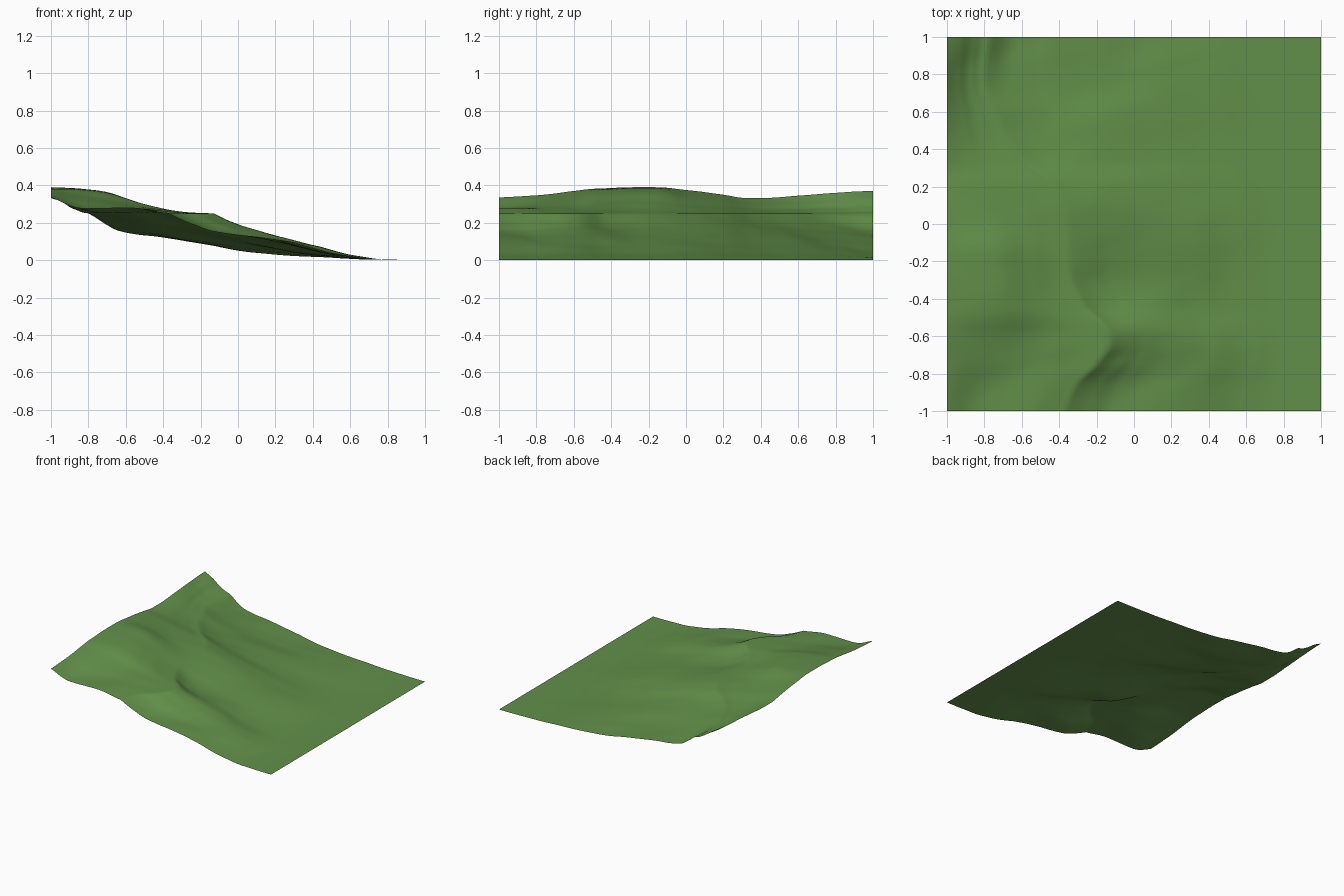
import bpy
from mathutils import Vector, noise

cube = bpy.data.objects.get("Cube")
if cube:
    bpy.data.objects.remove(cube)

# Height of the shelf rim that winds across the hillside
RIM = 0.25

# Cross-sections from front to back, in thousandths:
# y, rim x, three heights above the rim, six heights below it
SECTIONS = [
    (-1000, -370, 335, 276, 280, 190, 147, 120, 85, 22, 3),
    (-860, -310, 343, 288, 280, 188, 148, 115, 78, 20, 3),
    (-740, -190, 352, 306, 274, 188, 152, 114, 68, 18, 3),
    (-600, -130, 370, 325, 273, 200, 165, 115, 62, 18, 3),
    (-440, -265, 384, 365, 300, 185, 152, 115, 70, 20, 3),
    (-200, -345, 390, 375, 310, 205, 170, 125, 80, 25, 4),
    (0, -355, 375, 340, 282, 212, 175, 120, 70, 22, 3),
    (200, -425, 350, 312, 275, 210, 172, 118, 68, 20, 3),
    (350, -600, 332, 298, 266, 200, 168, 122, 70, 22, 4),
    (600, -740, 345, 300, 265, 190, 145, 95, 55, 18, 4),
    (800, -800, 360, 310, 268, 165, 130, 84, 38, 13, 3),
    (1000, -780, 370, 333, 280, 145, 122, 75, 35, 12, 3),
]
UPPER_STOPS = [0, 1 / 3, 2 / 3, 1]
LOWER_STOPS = [0, 0.1, 0.2, 0.35, 0.5, 0.7, 0.85, 1]
ROWS, UPPER_COLUMNS, LOWER_COLUMNS = 96, 28, 64
SPUR_SLANT = 0.25


def smooth_curve(stops, values, t):
    """Monotone cubic through the given stops, without overshoot."""
    count = len(stops)
    gaps = [stops[i + 1] - stops[i] for i in range(count - 1)]
    rates = [(values[i + 1] - values[i]) / gaps[i] for i in range(count - 1)]
    slopes = [rates[0]]
    for a, b in zip(rates, rates[1:]):
        slopes.append(2 * a * b / (a + b) if a * b > 0 else 0)
    slopes.append(rates[-1] / 2)
    i = 0
    while i < count - 2 and t > stops[i + 1]:
        i += 1
    s = (t - stops[i]) / gaps[i]
    start = values[i] + s * gaps[i] * slopes[i]
    end = values[i + 1] - (1 - s) * gaps[i] * slopes[i + 1]
    blend = s * s * (3 - 2 * s)
    return start + (end - start) * blend


def ripple(x, y, fade):
    """Shallow gullies running diagonally down the slope."""
    across = y - 0.35 * x
    return 0.008 * fade * noise.noise(Vector((x * 1.2, across * 6, 0.5)))


# Lay the vertices in rows that bend along the rim
section_y = [row[0] / 1000 for row in SECTIONS]
tracks = [[value / 1000 for value in track] for track in zip(*SECTIONS)][1:]


def section_at(y):
    return [smooth_curve(section_y, track, y) for track in tracks]


vertices, faces = [], []
for j in range(ROWS + 1):
    y = -1 + 2 * j / ROWS
    rim_x, *heights = section_at(y)
    above = heights[:3] + [RIM]
    for i in range(UPPER_COLUMNS):
        t = i / UPPER_COLUMNS
        x = -1 + t * (rim_x + 1)
        z = smooth_curve(UPPER_STOPS, above, t)
        vertices.append((x, y, z + ripple(x, y, 3 * t * (1 - t))))
    # Spurs below the rim slant towards the back as they descend
    for i in range(LOWER_COLUMNS + 1):
        t = i / LOWER_COLUMNS
        x = rim_x + t * (1 - rim_x)
        source_y = max(y - SPUR_SLANT * (x - rim_x), -1)
        below = [RIM] + section_at(source_y)[4:] + [0]
        z = smooth_curve(LOWER_STOPS, below, t)
        fade = min(t * 8, 1) * (1 - t) ** 2
        vertices.append((x, y, max(z + ripple(x, y, fade), 0)))

# Join neighbouring rows into one open sheet
width = UPPER_COLUMNS + LOWER_COLUMNS + 1
for j in range(ROWS):
    for i in range(width - 1):
        a = j * width + i
        faces.append((a, a + 1, a + width + 1, a + width))

mesh = bpy.data.meshes.new("grassy_hillside")
mesh.from_pydata(vertices, [], faces)
mesh.shade_smooth()
hillside = bpy.data.objects.new("grassy_hillside", mesh)
bpy.context.collection.objects.link(hillside)

# Grass colour
grass = bpy.data.materials.new("grass_green")
grass.use_nodes = True
color = (0.123, 0.28, 0.068, 1)
grass.diffuse_color = color
grass.node_tree.nodes["Principled BSDF"].inputs["Base Color"].default_value = color
mesh.materials.append(grass)
